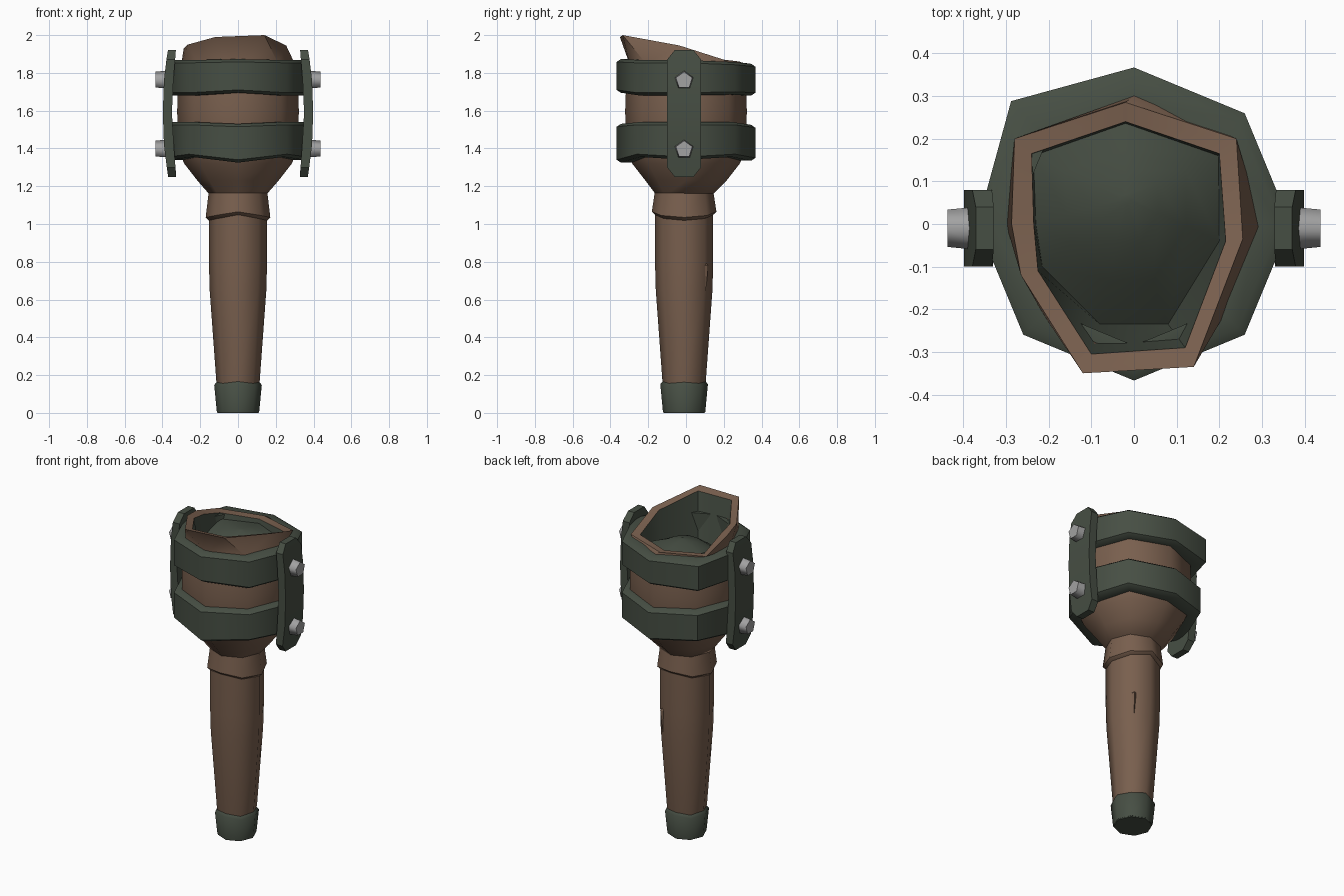
import bpy, math

if "Cube" in bpy.data.objects:
    bpy.data.objects.remove(bpy.data.objects["Cube"])


def material(name, rgb):
    m = bpy.data.materials.new(name)
    m.diffuse_color = (*rgb, 1)
    m.use_nodes = True
    m.node_tree.nodes["Principled BSDF"].inputs["Base Color"].default_value = m.diffuse_color
    return m


WOOD = material("brown wood", (0.19, 0.115, 0.076))
IRON = material("dark green iron", (0.062, 0.077, 0.057))
STEEL = material("light grey steel", (0.36, 0.36, 0.36))


def loft(name, rings, mat, angle=30, closed=False, bottom=True, top=True):
    """Skin a stack of equal-length rings (counter-clockwise, bottom to top)."""
    n, k = len(rings[0]), len(rings)
    verts = [p for r in rings for p in r]
    faces = []
    for j in range(k if closed else k - 1):
        a, b = j * n, ((j + 1) % k) * n
        faces += [(a + i, a + (i + 1) % n, b + (i + 1) % n, b + i) for i in range(n)]
    if not closed and bottom:
        faces.append(tuple(reversed(range(n))))
    if not closed and top:
        faces.append(tuple(range((k - 1) * n, k * n)))
    me = bpy.data.meshes.new(name)
    me.from_pydata(verts, [], faces)
    me.materials.append(mat)
    me.update()
    ob = bpy.data.objects.new(name, me)
    bpy.context.collection.objects.link(ob)
    if angle > 0:
        bpy.ops.object.select_all(action='DESELECT')
        ob.select_set(True)
        bpy.context.view_layer.objects.active = ob
        bpy.ops.object.shade_smooth_by_angle(angle=math.radians(angle))
    return ob


def octagon(r, z, cy=0.0, wave=None, push=1.0):
    """Ring with corners on the axes; wave shifts corner heights, push moves the back left corner."""
    wave = wave or [0] * 8
    ring = []
    for i in range(8):
        a, q = i * math.pi / 4, r * (push if i == 3 else 1)
        ring.append((q * math.cos(a), cy + q * math.sin(a), z + wave[i]))
    return ring


# Handle
loft("handle", [octagon(r, z, -0.01) for r, z in
                ((0.10, 0.08), (0.115, 0.17), (0.15, 0.65), (0.154, 0.80), (0.154, 1.08))], WOOD, 50)

# Iron cap at the foot of the handle
ripple = [0, -0.008, 0.004, -0.008, 0, -0.008, 0.004, -0.008]
loft("foot_cap", [octagon(0.112, 0.005, -0.01), octagon(0.126, 0.148, -0.01, ripple),
                  octagon(0.112, 0.165, -0.01, ripple)], IRON, 46)
# Small flat sole under the cap
loft("foot_sole", [octagon(0.109, 0.0, -0.01), octagon(0.111, 0.006, -0.01)], IRON, 46)

# Collar between handle and head
dip = [-0.01, 0.0, 0.02, 0.0, -0.01, 0.0, 0.02, 0.0]
loft("collar", [octagon(0.15, 1.025, -0.01, dip), octagon(0.171, 1.045, -0.01, dip),
                octagon(0.155, 1.17, -0.01)], WOOD, 50)

# Wooden head with a slanted, broken rim
rim = [(0.255, -0.035, 1.945), (0.24, 0.20, 1.87), (-0.02, 0.285, 1.86), (-0.28, 0.20, 1.87),
       (-0.287, 0.0, 1.93), (-0.265, -0.12, 1.95), (-0.12, -0.35, 1.99), (0.14, -0.335, 2.0)]
lip = [(0.215, -0.04, 1.935), (0.20, 0.165, 1.865), (-0.02, 0.24, 1.855), (-0.24, 0.165, 1.865),
       (-0.235, 0.0, 1.92), (-0.225, -0.11, 1.94), (-0.10, -0.305, 1.98), (0.12, -0.29, 1.985)]
loft("head", [octagon(0.145, 1.15, -0.01), octagon(0.215, 1.23), octagon(0.285, 1.32),
              octagon(0.318, 1.40), octagon(0.322, 1.60), octagon(0.315, 1.80),
              octagon(0.300, 1.85), rim, lip], WOOD, 50, top=False)

# Dark mound inside the head, highest at the back and falling towards the front
edge = [(0.20, -0.04, 1.74), (0.198, 0.16, 1.81), (-0.02, 0.236, 1.83), (-0.236, 0.16, 1.83),
        (-0.23, 0.0, 1.79), (-0.215, -0.10, 1.75), (-0.08, -0.235, 1.68), (0.08, -0.235, 1.67)]


def toward_peak(t, rise):
    return [(x + (-0.02 - x) * t, y + (0.06 - y) * t, z + (1.86 - z) * rise) for x, y, z in edge]


loft("inner_mound", [lip, edge, toward_peak(0.35, 0.5), toward_peak(0.65, 0.85),
                     toward_peak(0.95, 1.0)], IRON, 60, bottom=False)


# Iron bands around the head
def band(name, z0, z1, low, high, push, r=0.367):
    loft(name, [octagon(0.29, z0, 0, low), octagon(r - 0.022, z0, 0, low, push),
                octagon(r, z0 + 0.015, 0, low, push), octagon(r, z1 - 0.015, 0, high, push),
                octagon(r - 0.022, z1, 0, high, push), octagon(0.285, z1, 0, high)],
         IRON, 46, closed=True)


band("upper_band", 1.68, 1.868, [0, 0.005, 0, 0, 0, 0, 0.015, 0],
     [0, -0.01, -0.02, -0.01, 0, 0, 0.005, 0], 1.11)
band("lower_band", 1.34, 1.54, [0, 0.015, -0.005, 0.015, 0, 0.015, -0.015, 0.015],
     [0, 0, -0.015, 0, 0, 0, -0.01, 0], 1.03)

# Side plates with bolts, mirrored left and right
SECTIONS = [(1.25, 0.05, 0.327, 0.370), (1.30, 0.09, 0.331, 0.377), (1.42, 0.09, 0.340, 0.392),
            (1.59, 0.09, 0.350, 0.398), (1.76, 0.09, 0.342, 0.392), (1.87, 0.09, 0.333, 0.379),
            (1.92, 0.05, 0.329, 0.371)]
for side, s in (("right", 1), ("left", -1)):
    rings = []
    for z, h, x0, x1 in SECTIONS:
        ring = [(s * x0, -0.01 - h, z), (s * x1, -0.01 - h, z),
                (s * x1, -0.01 + h, z), (s * x0, -0.01 + h, z)]
        rings.append(ring[::s])
    loft(side + "_plate", rings, IRON, 12)
    for label, z in (("upper", 1.76), ("lower", 1.395)):
        bolt = []
        for x, r in ((0.36, 0.054), (0.437, 0.046)):
            ring = [(s * x, -0.01 + r * math.cos(math.radians(90 + 72 * i)),
                     z + r * math.sin(math.radians(90 + 72 * i))) for i in range(5)]
            bolt.append(ring[::s])
        loft(f"{side}_{label}_bolt", bolt, STEEL, 75)

# Splinter on the back of the handle
loft("handle_splinter", [[(0.085, 0.10, 0.64), (0.09, 0.098, 0.64), (0.088, 0.105, 0.645)],
                         [(0.06, 0.105, 0.78), (0.11, 0.085, 0.78), (0.095, 0.118, 0.78)],
                         [(0.06, 0.10, 0.80), (0.10, 0.08, 0.80), (0.085, 0.10, 0.80)]], WOOD, 0)
